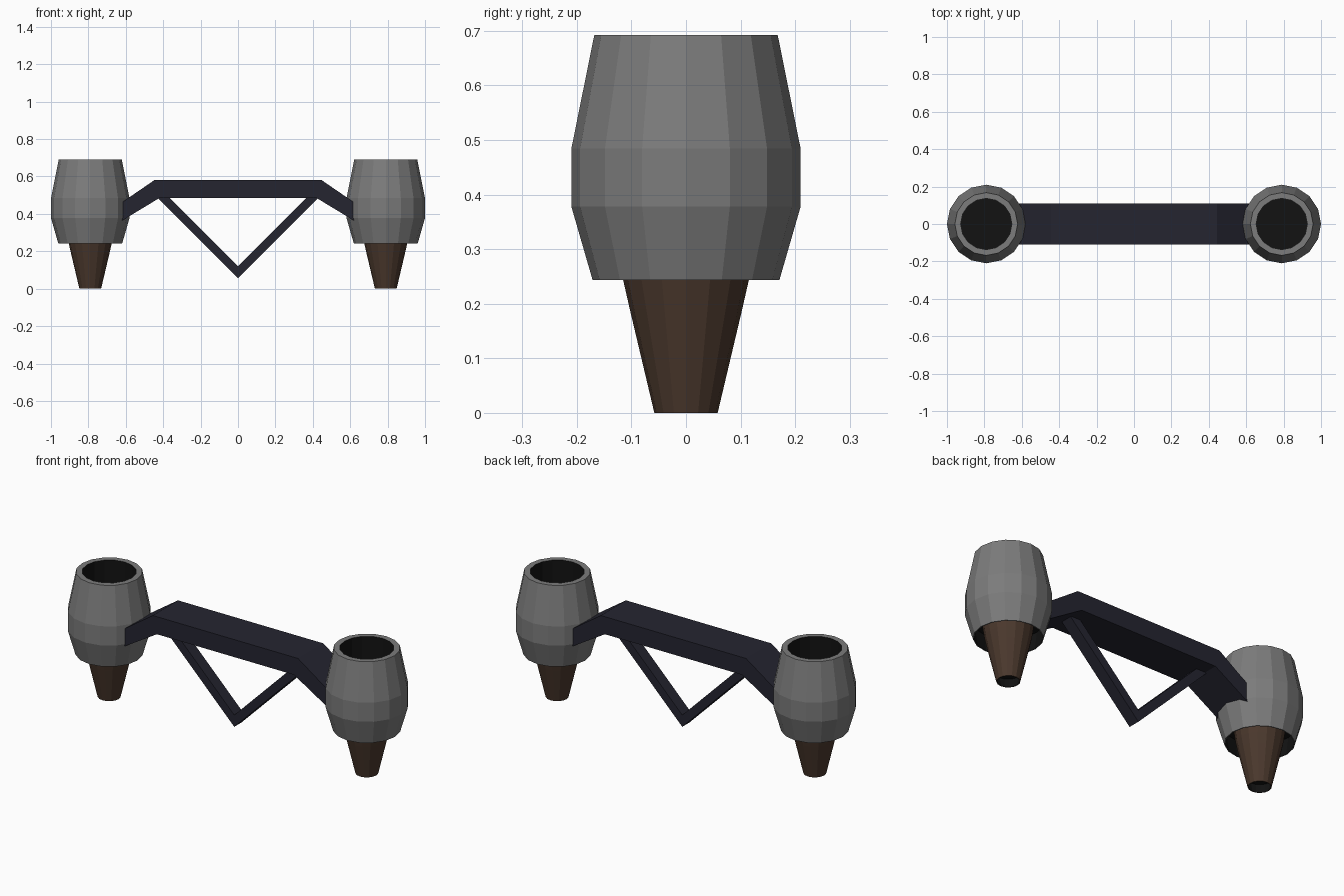
import bpy, bmesh
from math import cos, sin, tau

if "Cube" in bpy.data.objects:
    bpy.data.objects.remove(bpy.data.objects["Cube"])

SIDES = 16
POD_X = 0.79


def material(name, rgb):
    m = bpy.data.materials.new(name)
    m.diffuse_color = (*rgb, 1)
    m.use_nodes = True
    m.node_tree.nodes["Principled BSDF"].inputs["Base Color"].default_value = m.diffuse_color
    return m


GREY = material("grey_metal", (0.2, 0.2, 0.2))
BLACK = material("black_inside", (0.006, 0.006, 0.006))
BROWN = material("brown_metal", (0.07, 0.04, 0.026))
NAVY = material("dark_frame", (0.018, 0.018, 0.03))


def finish(name, bm, mats):
    bmesh.ops.recalc_face_normals(bm, faces=bm.faces)
    me = bpy.data.meshes.new(name)
    bm.to_mesh(me)
    bm.free()
    for m in mats:
        me.materials.append(m)
    ob = bpy.data.objects.new(name, me)
    bpy.context.collection.objects.link(ob)
    return ob


def lathe(name, x, profile, mats, dark):
    """Spin (radius, z) points; segments listed in dark use the second material."""
    bm = bmesh.new()
    rings = []
    for r, z in profile:
        if r == 0:
            rings.append([bm.verts.new((x, 0, z))] * SIDES)
        else:
            rings.append([bm.verts.new((x + r * cos(tau * i / SIDES), r * sin(tau * i / SIDES), z))
                          for i in range(SIDES)])
    for s, (a, b) in enumerate(zip(rings, rings[1:])):
        for i in range(SIDES):
            j = (i + 1) % SIDES
            quad = list(dict.fromkeys((a[i], a[j], b[j], b[i])))
            bm.faces.new(quad).material_index = int(s in dark)
    return finish(name, bm, mats)


def extrude_profile(name, points, half_width, mat):
    """Extrude an x-z outline symmetrically along y."""
    bm = bmesh.new()
    face = bm.faces.new([bm.verts.new((x, -half_width, z)) for x, z in points])
    out = bmesh.ops.extrude_face_region(bm, geom=[face])["geom"]
    bmesh.ops.translate(bm, vec=(0, 2 * half_width, 0),
                        verts=[v for v in out if isinstance(v, bmesh.types.BMVert)])
    return finish(name, bm, [mat])


def mirrored(half):
    return half + [(-x, z) for x, z in reversed(half) if x != 0]


# Engine pods: hollow shell with dark intake and underside, plus exhaust cone
for side, x in (("left", -POD_X), ("right", POD_X)):
    lathe(side + "_engine_shell", x,
          [(0, 0.45), (0.137, 0.45), (0.137, 0.692), (0.168, 0.692), (0.21, 0.484),
           (0.21, 0.378), (0.171, 0.243), (0.166, 0.243), (0.18, 0.34), (0, 0.34)],
          [GREY, BLACK], {0, 1, 7, 8})
    lathe(side + "_exhaust_cone", x,
          [(0, 0.345), (0.13, 0.345), (0.115, 0.243), (0.103, 0.19), (0.058, 0),
           (0.054, 0), (0.065, 0.05), (0, 0.05)],
          [BROWN, BLACK], {5, 6})

# Bridge between the pods with sloped ends
extrude_profile("bridge_beam",
                mirrored([(-0.62, 0.462), (-0.445, 0.582), (0.445, 0.582), (0.62, 0.462)][:2])
                + [(0.62, 0.364), (0.42, 0.485), (-0.42, 0.485), (-0.62, 0.364)],
                0.11, NAVY)

# V-shaped brace under the bridge
extrude_profile("v_brace",
                [(-0.45, 0.505), (0, 0.055), (0.45, 0.505),
                 (0.385, 0.505), (0, 0.12), (-0.385, 0.505)],
                0.033, NAVY)
